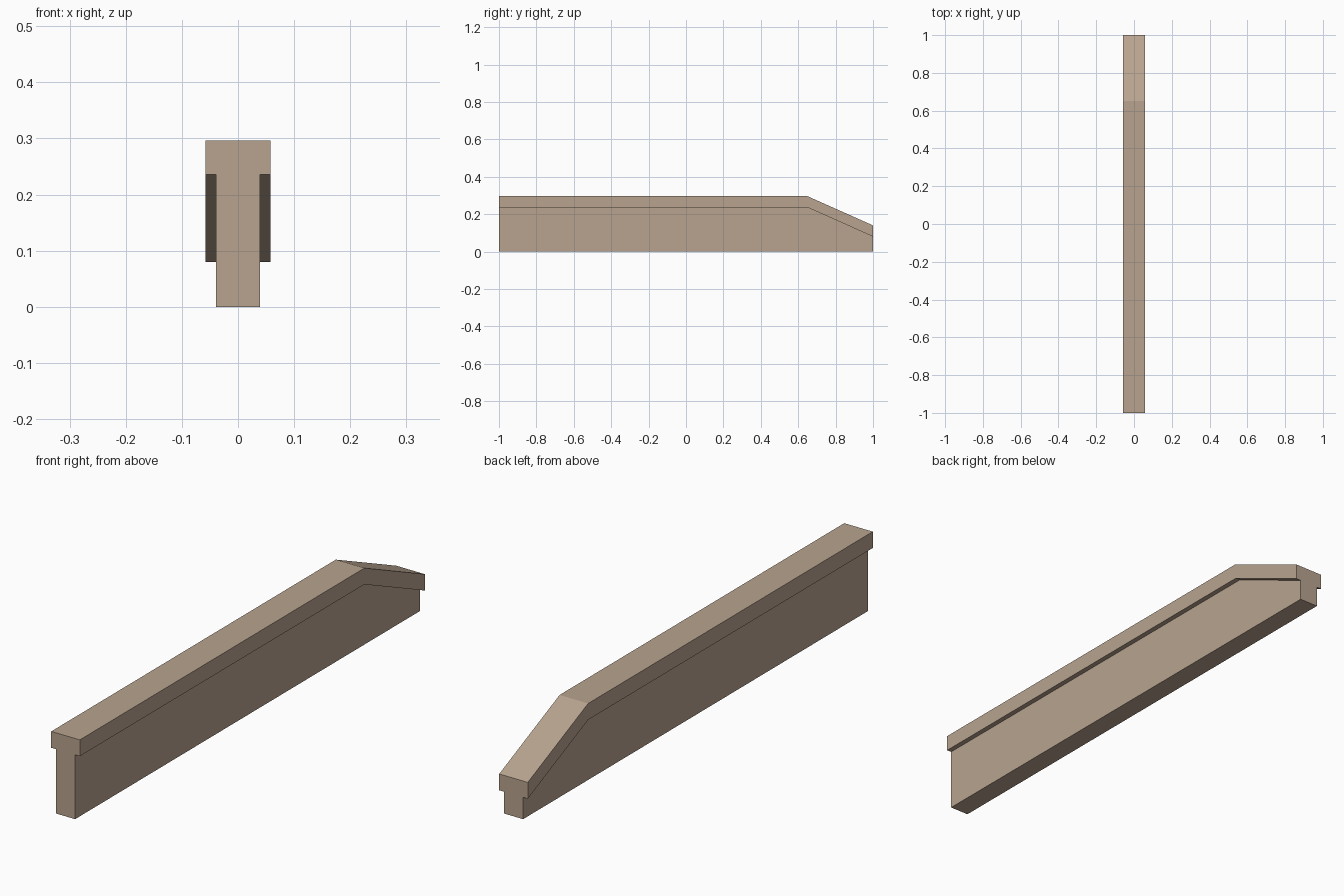
import bpy
import bmesh

cube = bpy.data.objects.get("Cube")
if cube:
    bpy.data.objects.remove(cube, do_unlink=True)

# Single stone colour
stone = bpy.data.materials.new("warm_stone")
stone.use_nodes = True
colour = (0.48, 0.37, 0.275, 1.0)
stone.diffuse_color = colour
bsdf = next(n for n in stone.node_tree.nodes if n.type == "BSDF_PRINCIPLED")
bsdf.inputs["Base Color"].default_value = colour

WALL = 0.039      # half width of the wall
CAP = 0.058       # half width of the coping
CAP_HEIGHT = 0.06


def section(top):
    """T-shaped cross-section with the coping's top at the given height."""
    under = top - CAP_HEIGHT
    half = [(WALL, 0), (WALL, under), (CAP, under), (CAP, top)]
    return half + [(-x, z) for x, z in reversed(half)]


# Wall with overhanging coping: level run, then a slope down to the back
bm = bmesh.new()
rings = [[bm.verts.new((x, y, z)) for x, z in section(top)]
         for y, top in ((-1, 0.296), (0.65, 0.296), (1, 0.14))]
for a, b in zip(rings, rings[1:]):
    for i in range(len(a)):
        j = (i + 1) % len(a)
        bm.faces.new((a[i], a[j], b[j], b[i]))
bm.faces.new(rings[0])
bm.faces.new(rings[-1])
bmesh.ops.recalc_face_normals(bm, faces=bm.faces[:])

mesh = bpy.data.meshes.new("coped_wall")
bm.to_mesh(mesh)
bm.free()
mesh.materials.append(stone)
wall = bpy.data.objects.new("coped_wall", mesh)
bpy.context.collection.objects.link(wall)
